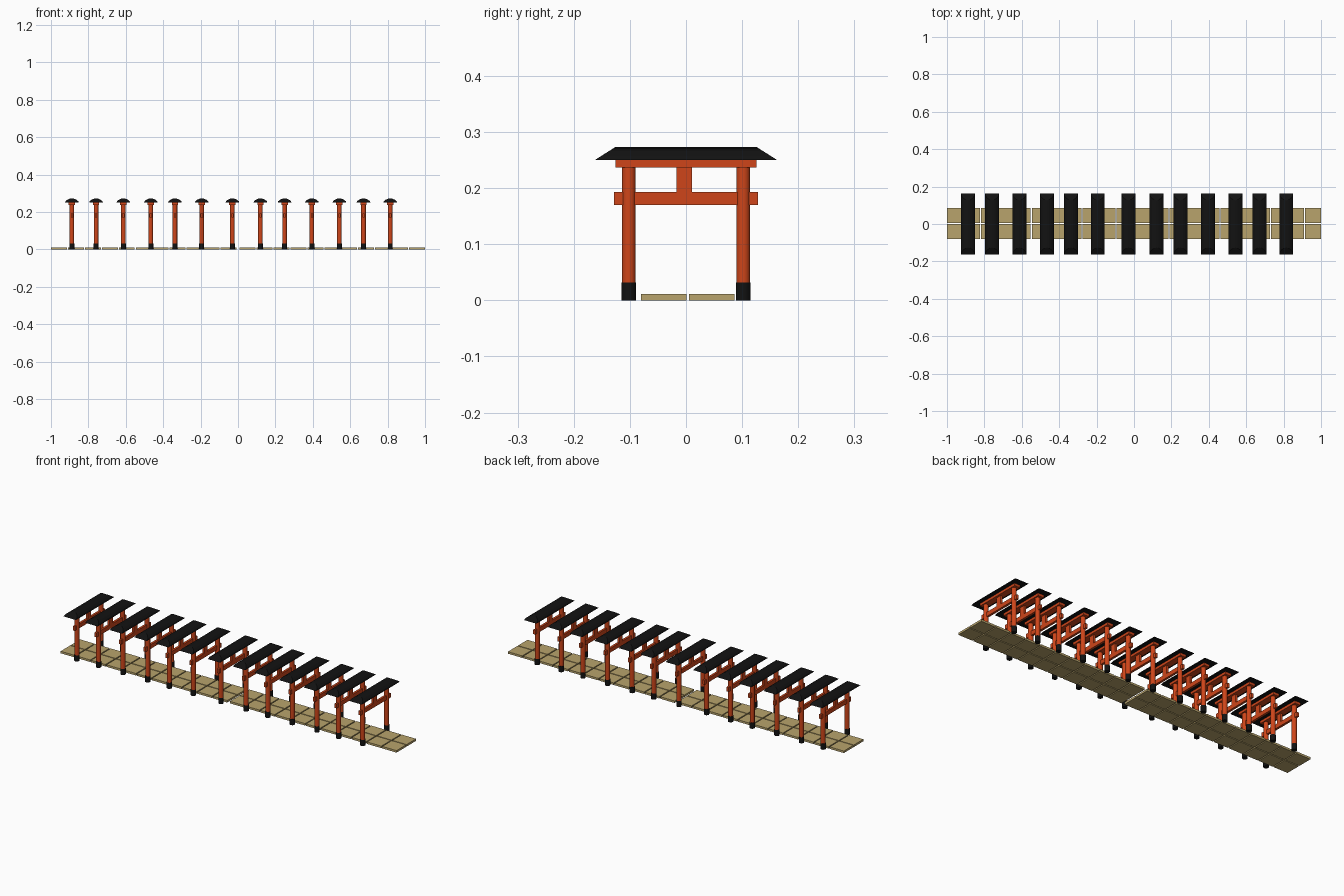
import bpy, bmesh, math

if "Cube" in bpy.data.objects:
    bpy.data.objects.remove(bpy.data.objects["Cube"])


def material(name, rgb):
    m = bpy.data.materials.new(name)
    m.diffuse_color = (*rgb, 1)
    m.use_nodes = True
    m.node_tree.nodes["Principled BSDF"].inputs["Base Color"].default_value = m.diffuse_color
    return m


RED = material("vermilion", (0.62, 0.06, 0.01))
BLACK = material("black", (0.006, 0.006, 0.006))
STONE = material("stone", (0.48, 0.37, 0.15))


def finish(name, bm, mat):
    bmesh.ops.recalc_face_normals(bm, faces=bm.faces[:])
    me = bpy.data.meshes.new(name)
    bm.to_mesh(me)
    bm.free()
    me.materials.append(mat)
    ob = bpy.data.objects.new(name, me)
    bpy.context.collection.objects.link(ob)
    return ob


def box(bm, lo, hi):
    verts = bmesh.ops.create_cube(bm, size=1)["verts"]
    for v in verts:
        for i in range(3):
            v.co[i] = hi[i] if v.co[i] > 0 else lo[i]


def block(name, lo, hi, mat):
    bm = bmesh.new()
    box(bm, lo, hi)
    return finish(name, bm, mat)


def post(name, y, radius, z0, z1, mat):
    bm = bmesh.new()
    bmesh.ops.create_cone(bm, cap_ends=True, segments=20, radius1=radius,
                          radius2=radius, depth=z1 - z0)
    bmesh.ops.translate(bm, verts=bm.verts[:], vec=(0, y, (z0 + z1) / 2))
    for f in bm.faces:
        f.smooth = len(f.verts) == 4
    return finish(name, bm, mat)


def roof(name):
    # arched cross-section, ends slanting inwards towards the ridge
    half = [(0.037, 0.250), (0.034, 0.258), (0.024, 0.266), (0.012, 0.271)]
    profile = half + [(0, 0.273)] + [(-x, z) for x, z in reversed(half)]
    bm = bmesh.new()
    ends = []
    for s in (-1, 1):
        ends.append([bm.verts.new((x, s * (0.1625 - (z - 0.25) * 1.58), z))
                     for x, z in profile])
    a, b = ends
    n = len(profile)
    for i in range(n):
        j = (i + 1) % n
        bm.faces.new((a[i], a[j], b[j], b[i]))
    bm.faces.new(a)
    bm.faces.new(b)
    return finish(name, bm, BLACK)


# one gate, then linked copies along the path
gate = [
    block("tie_beam", (-0.006, -0.128, 0.170), (0.006, 0.128, 0.193), RED),
    block("centre_strut", (-0.006, -0.017, 0.193), (0.006, 0.011, 0.238), RED),
    block("top_beam", (-0.017, -0.126, 0.237), (0.017, 0.126, 0.251), RED),
    roof("roof"),
]
for side, y in (("left", -0.102), ("right", 0.102)):
    gate.append(post(side + "_pillar", y, 0.0122, 0.03, 0.238, RED))
    gate.append(post(side + "_pillar_foot", y, 0.0132, 0.0, 0.032, BLACK))

first_half = [-0.888, -0.759, -0.613, -0.466, -0.337, -0.194]
gate_x = first_half + [-0.03] + [x + 1.008 for x in first_half]
for k, x in enumerate(gate_x):
    for part in gate:
        ob = part if k == 0 else part.copy()
        if k:
            bpy.context.collection.objects.link(ob)
        ob.location.x = x

# paving: two rows of slabs in two stretches
PITCH, SLAB = 0.0907, 0.085
for label, start in (("west", -1.0), ("east", 0.008)):
    bm = bmesh.new()
    for i in range(11):
        x = start + i * PITCH
        for y0, y1 in ((-0.08, 0.0005), (0.0055, 0.086)):
            box(bm, (x, y0, 0), (x + SLAB, y1, 0.011))
    finish(label + "_paving", bm, STONE)
